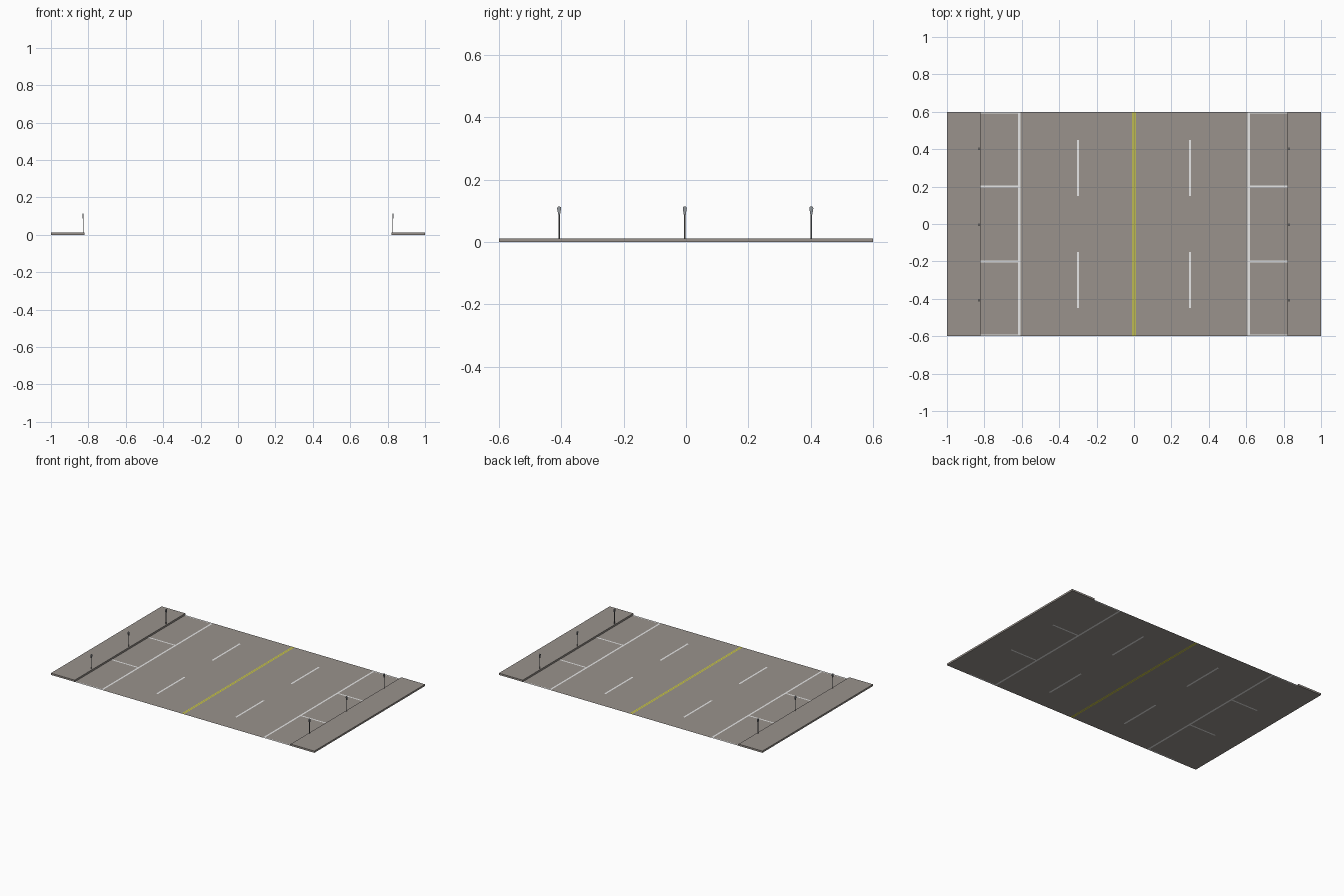
import bpy, bmesh, math

if "Cube" in bpy.data.objects:
    bpy.data.objects.remove(bpy.data.objects["Cube"])


def mat(name, rgb):
    m = bpy.data.materials.new(name)
    m.diffuse_color = (*rgb, 1)
    m.use_nodes = True
    m.node_tree.nodes["Principled BSDF"].inputs["Base Color"].default_value = m.diffuse_color
    return m


CONCRETE = mat("warm_grey_paving", (0.32, 0.29, 0.265))
WHITE = mat("white_paint", (0.8, 0.8, 0.8))
YELLOW = mat("yellow_paint", (0.75, 0.75, 0.01))
STEEL = mat("meter_pole_grey", (0.2, 0.2, 0.2))
HEAD = mat("meter_head_grey", (0.3, 0.32, 0.34))

ROAD_X, HALF_Y, WALK_H = 0.82, 0.6, 0.012


def finish(bm, name, mats):
    bmesh.ops.recalc_face_normals(bm, faces=bm.faces[:])
    me = bpy.data.meshes.new(name)
    bm.to_mesh(me)
    bm.free()
    ob = bpy.data.objects.new(name, me)
    bpy.context.collection.objects.link(ob)
    for m in mats:
        me.materials.append(m)
    return ob


# Painted areas on one half of the road: x0, x1, y0, y1, material slot
marks = [(0.003, 0.008, -HALF_Y, HALF_Y, 2),        # half of double centre line
         (0.608, 0.620, -HALF_Y, HALF_Y, 1)]        # parking lane edge
marks += [(0.294, 0.306, y, y + 0.3, 1) for y in (-0.45, 0.15)]   # lane dashes
marks += [(0.620, ROAD_X, y - 0.005, y + 0.005, 1)                # parking bays
          for y in (-0.595, -0.2, 0.2, 0.595)]

# Road: one flat sheet cut along every marking edge
xs = {0.0, ROAD_X} | {v for m in marks for v in m[:2]}
xs = sorted({round(s * v, 4) for v in xs for s in (-1, 1)})
ys = sorted({round(v, 4) for m in marks for v in m[2:4]})
bm = bmesh.new()
grid = [[bm.verts.new((x, y, 0)) for y in ys] for x in xs]
for i in range(len(xs) - 1):
    for j in range(len(ys) - 1):
        f = bm.faces.new((grid[i][j], grid[i + 1][j],
                          grid[i + 1][j + 1], grid[i][j + 1]))
        c = f.calc_center_median()
        for x0, x1, y0, y1, slot in marks:
            if x0 < abs(c.x) < x1 and y0 < c.y < y1:
                f.material_index = slot
road = finish(bm, "road", [CONCRETE, WHITE, YELLOW])
for p in road.data.polygons:
    if p.normal.z < 0:
        p.flip()


# Raised sidewalks
def sidewalk(side, name):
    bm = bmesh.new()
    bmesh.ops.create_cube(bm, size=1)
    for v in bm.verts:
        v.co = (side * 0.91 + v.co.x * 0.18, v.co.y * 2 * HALF_Y,
                (v.co.z + 0.5) * WALK_H)
    finish(bm, name, [CONCRETE])


# Parking meter: slim pole with a rounded head tapering to the pole
def meter(x, y, name):
    bm = bmesh.new()
    bmesh.ops.create_cone(bm, cap_ends=True, segments=8, radius1=0.002,
                          radius2=0.002, depth=0.083)
    bmesh.ops.translate(bm, verts=bm.verts[:],
                        vec=(x, y, WALK_H + 0.0415))
    finish(bm, name + "_pole", [STEEL])

    bm = bmesh.new()
    prof = [(-0.003, 0.088), (0.003, 0.088)]
    for k in range(9):
        a = math.radians(-20 + k * 220 / 8)
        prof.append((0.0065 * math.cos(a), 0.108 + 0.0065 * math.sin(a)))
    face = bm.faces.new([bm.verts.new((x - 0.003, y + py, pz))
                         for py, pz in prof])
    ext = bmesh.ops.extrude_face_region(bm, geom=[face], use_keep_orig=True)
    bmesh.ops.translate(bm, vec=(0.006, 0, 0), verts=[
        g for g in ext["geom"] if isinstance(g, bmesh.types.BMVert)])
    finish(bm, name + "_head", [HEAD])


for side, label in ((-1, "left"), (1, "right")):
    sidewalk(side, label + "_sidewalk")
    for n, y in enumerate((-0.407, -0.004, 0.402)):
        meter(side * 0.828, y, f"{label}_parking_meter_{n + 1}")
